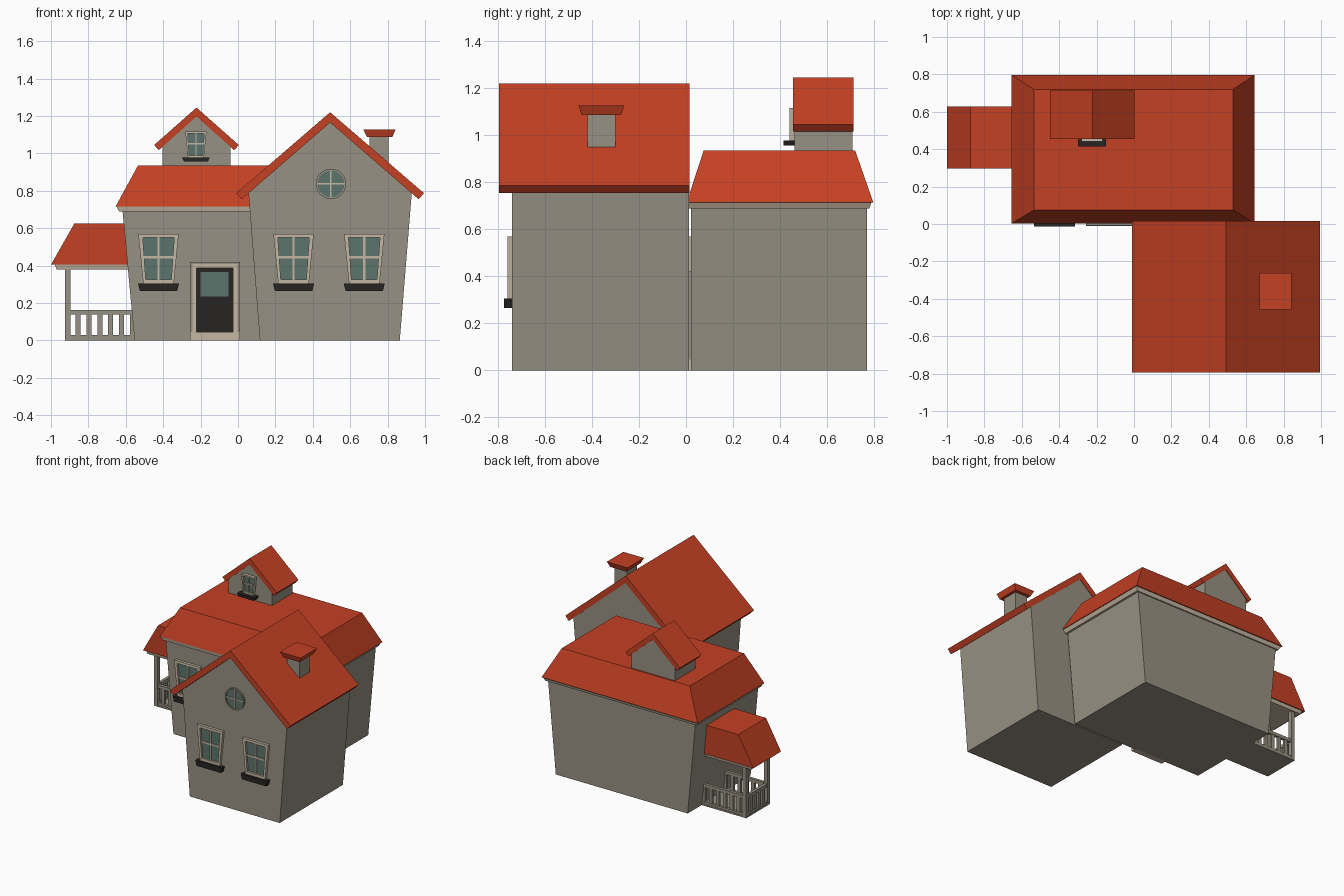
import bpy, bmesh, math

if "Cube" in bpy.data.objects:
    bpy.data.objects.remove(bpy.data.objects["Cube"])


def material(name, r, g, b):
    m = bpy.data.materials.new(name)
    m.diffuse_color = (r, g, b, 1)
    m.use_nodes = True
    m.node_tree.nodes["Principled BSDF"].inputs["Base Color"].default_value = m.diffuse_color
    return m


WALL = material("wall_stone", .31, .285, .227)
ROOF = material("roof_red", .56, .052, .017)
TRIM = material("trim_beige", .56, .47, .36)
DARK = material("dark_wood", .02, .018, .016)
GLASS = material("glass", .11, .175, .15)


def mesh(name, verts, faces, mat):
    bm = bmesh.new()
    vs = [bm.verts.new(v) for v in verts]
    for f in faces:
        bm.faces.new([vs[i] for i in f])
    bmesh.ops.recalc_face_normals(bm, faces=bm.faces)
    me = bpy.data.meshes.new(name)
    bm.to_mesh(me)
    bm.free()
    me.materials.append(mat)
    ob = bpy.data.objects.new(name, me)
    bpy.context.collection.objects.link(ob)
    return ob


def prism(name, pts, y0, y1, mat):
    """Extrude an x-z outline along y."""
    n = len(pts)
    verts = [(x, y, z) for y in (y0, y1) for x, z in pts]
    faces = [range(n), range(n, 2 * n)]
    faces += [(i, (i + 1) % n, n + (i + 1) % n, n + i) for i in range(n)]
    return mesh(name, verts, faces, mat)


def ring(name, outer, inner, y0, y1, mat):
    """Extrude an x-z outline with a matching hole along y."""
    n = len(outer)
    verts = [(x, y, z) for pts, y in ((outer, y0), (inner, y0), (inner, y1), (outer, y1)) for x, z in pts]
    faces = [(k * n + i, k * n + (i + 1) % n, (k + 1) % 4 * n + (i + 1) % n, (k + 1) % 4 * n + i)
             for k in range(4) for i in range(n)]
    return mesh(name, verts, faces, mat)


def frustum(name, z0, a, z1, b, mat):
    """Block between two rectangles (x0, x1, y0, y1)."""
    verts = [(x, y, z) for (x0, x1, y0, y1), z in ((a, z0), (b, z1))
             for x, y in ((x0, y0), (x1, y0), (x1, y1), (x0, y1))]
    faces = [range(4), range(4, 8)] + [(i, (i + 1) % 4, 4 + (i + 1) % 4, 4 + i) for i in range(4)]
    return mesh(name, verts, faces, mat)


def box(name, x0, x1, y0, y1, z0, z1, mat):
    return frustum(name, z0, (x0, x1, y0, y1), z1, (x0, x1, y0, y1), mat)


def gable_roof(name, cx, apex, outer, lower, drop, y0, y1):
    """Chevron roof; outer and lower are (half width, z) of the eave corners."""
    pts = [(cx - outer[0], outer[1]), (cx, apex), (cx + outer[0], outer[1]),
           (cx + lower[0], lower[1]), (cx, apex - drop), (cx - lower[0], lower[1])]
    prism(name, pts, y0, y1, ROOF)


def window(name, cx, z, y, s=1.0, sill_half=.11, sill_depth=.035):
    def quad(t, zt, b, zb):
        return [(cx - b * s, z + zb * s), (cx + b * s, z + zb * s),
                (cx + t * s, z + zt * s), (cx - t * s, z + zt * s)]
    ring(name + "_frame", quad(.108, .265, .082, 0), quad(.084, .245, .068, .02), y - .02, y + .005, TRIM)
    prism(name + "_glass", quad(.09, .25, .072, .012), y - .005, y + .005, GLASS)
    prism(name + "_mullion", quad(.006, .25, .006, .01), y - .013, y, TRIM)
    prism(name + "_crossbar", quad(.08, .146, .08, .134), y - .012, y, TRIM)
    h = sill_half
    h2 = h - .01
    sz = .04 * max(s, .55)
    frustum(name + "_sill", z - sz, (cx - h2, cx + h2, y - sill_depth, y + .005),
            z, (cx - h, cx + h, y - sill_depth, y + .005), DARK)


# Main house: flared walls, eave trim, hipped flat-top roof
prism("main_walls", [(-.553, 0), (.545, 0), (.61, .70), (-.618, .70)], .022, .77, WALL)
frustum("main_eave_trim", .688, (-.635, .625, .012, .78), .717, (-.65, .64, .006, .79), TRIM)
frustum("main_roof", .715, (-.655, .645, .003, .797), .935, (-.535, .53, .075, .72), ROOF)

# Front wing
prism("wing_walls", [(.117, 0), (.865, 0), (.93, .80), (.4925, 1.175), (.055, .80)], -.74, .012, WALL)
gable_roof("wing_roof", .4925, 1.22, (.502, .787), (.473, .755), .055, -.795, .015)

# Chimney
box("chimney_shaft", .703, .805, -.42, -.30, .93, 1.09, WALL)
frustum("chimney_cap", 1.087, (.69, .825, -.445, -.277), 1.127, (.67, .842, -.457, -.262), ROOF)

# Dormer
prism("dormer_walls", [(-.404, .92), (-.04, .92), (-.04, 1.05), (-.222, 1.205), (-.404, 1.05)],
      .462, .708, WALL)
gable_roof("dormer_roof", -.222, 1.245, (.226, 1.045), (.202, 1.017), .048, .455, .713)

# Windows
window("wing_window_left", .297, .305, -.74)
window("wing_window_right", .675, .305, -.74)
window("main_window", -.425, .305, .022)
window("dormer_window", -.225, .978, .46, .525, .074, .045)


# Round gable window
def circle(r):
    return [(.497 + r * math.cos(i * math.tau / 24), .837 + r * math.sin(i * math.tau / 24)) for i in range(24)]


ring("round_window_frame", circle(.081), circle(.072), -.752, -.735, WALL)
prism("round_window_glass", circle(.075), -.744, -.735, GLASS)
box("round_window_mullion", .493, .501, -.749, -.74, .765, .909, TRIM)
box("round_window_crossbar", .425, .569, -.748, -.74, .833, .841, TRIM)


# Front door: outer casing, inner casing, door leaf, pane, step
def arch(x0, x1, z):
    return [(x0, .035), (x1, .035), (x1, z), (x0, z)]


ring("door_outer_casing", arch(-.256, .010, .42), arch(-.243, -.003, .408), -.008, .03, WALL)
ring("door_inner_casing", arch(-.246, 0, .411), arch(-.222, -.026, .388), -.004, .03, TRIM)
prism("door_leaf", arch(-.226, -.022, .392), .008, .03, DARK)
box("door_pane", -.2, -.05, .003, .02, .235, .365, GLASS)
box("door_step", -.257, .012, -.012, .03, 0, .045, TRIM)

# Side porch: floor, posts, beams, roof
X0, X1, Y0, Y1 = -.925, -.55, .32, .605
box("porch_floor", X0, -.475, Y0, Y1, 0, .012, WALL)
for i, y in enumerate((Y0, Y1 - .03)):
    box(f"porch_post_{i}", X0, X0 + .03, y, y + .03, 0, .39, WALL)
frustum("porch_eave_trim", .38, (-.97, -.58, .312, .613), .408, (-.98, -.58, .305, .62), TRIM)
prism("porch_roof", [(-1, .405), (-.58, .405), (-.58, .625), (-.875, .625)], .298, .627, ROOF)

# Porch railings on three sides
for i, y in enumerate((Y0 + .004, Y1 - .026)):
    box(f"porch_top_rail_{i}", X0, X1, y, y + .022, .138, .162, WALL)
    box(f"porch_bottom_rail_{i}", X0, X1, y, y + .022, .008, .028, WALL)
    for k in range(6):
        x = -.868 + k * .058
        box(f"porch_baluster_{i}_{k}", x, x + .027, y + .003, y + .019, .02, .145, WALL)
box("porch_end_top_rail", X0 + .004, X0 + .026, Y0, Y1, .138, .162, WALL)
box("porch_end_bottom_rail", X0 + .004, X0 + .026, Y0, Y1, .008, .028, WALL)
for k in range(4):
    y = Y0 + .056 + k * .049
    box(f"porch_end_baluster_{k}", X0 + .007, X0 + .023, y, y + .026, .02, .145, WALL)
